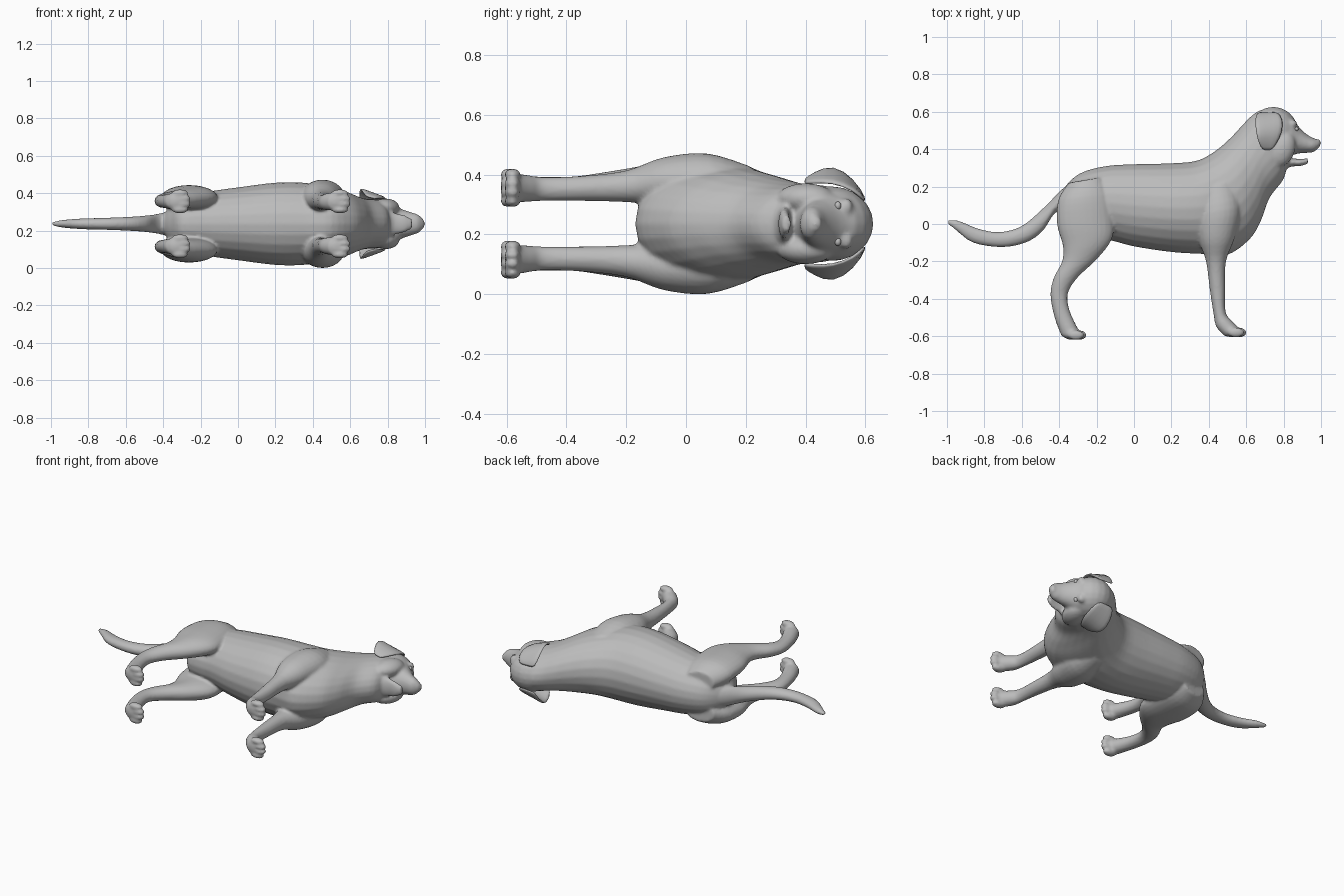
import bpy, bmesh, math
from mathutils import Matrix, Vector

if "Cube" in bpy.data.objects:
    bpy.data.objects.remove(bpy.data.objects["Cube"])

MID = 0.236  # the dog lies on its side: x = length, y = its height, z = its width

grey = bpy.data.materials.new("coat grey")
grey.diffuse_color = (0.5, 0.5, 0.5, 1)
grey.use_nodes = True
grey.node_tree.nodes["Principled BSDF"].inputs["Base Color"].default_value = grey.diffuse_color


def finish(name, bm):
    bmesh.ops.recalc_face_normals(bm, faces=bm.faces)
    me = bpy.data.meshes.new(name)
    bm.to_mesh(me)
    bm.free()
    me.materials.append(grey)
    for p in me.polygons:
        p.use_smooth = True
    ob = bpy.data.objects.new(name, me)
    bpy.context.collection.objects.link(ob)
    return ob


def smooth_stations(st, steps=4):
    """Interpolate a list of stations with a Catmull-Rom spline."""
    out = []
    n = len(st)
    for i in range(n - 1):
        a, b, c, d = st[max(i - 1, 0)], st[i], st[i + 1], st[min(i + 2, n - 1)]
        for k in range(steps):
            t = k / steps
            out.append([0.5 * (2 * q + (r - p) * t + (2 * p - 5 * q + 4 * r - s) * t * t
                               + (3 * q - p - 3 * r + s) * t ** 3)
                        for p, q, r, s in zip(a, b, c, d)])
    return out + [st[-1]]


def loft(name, stations, side=1, sides=24):
    """Station: edge point (x, y), opposite edge point (x, y), z offset, half width."""
    bm = bmesh.new()
    rings = []
    for x1, y1, x2, y2, off, hw in smooth_stations(stations):
        c = Vector(((x1 + x2) / 2, (y1 + y2) / 2, MID + side * off))
        u = Vector(((x1 - x2) / 2, (y1 - y2) / 2, 0))
        ring = []
        for k in range(sides):
            a = 2 * math.pi * k / sides
            ring.append(bm.verts.new(c + u * math.cos(a) + Vector((0, 0, hw * math.sin(a)))))
        rings.append(ring)
    for r, s in zip(rings, rings[1:]):
        for k in range(sides):
            j = (k + 1) % sides
            bm.faces.new((r[k], r[j], s[j], s[k]))
    bm.faces.new(rings[0])
    bm.faces.new(rings[-1])
    return finish(name, bm)


def blob(name, x, y, off, radii, turn=0):
    bm = bmesh.new()
    m = (Matrix.Translation((x, y, MID + off)) @ Matrix.Rotation(math.radians(turn), 4, 'Z')
         @ Matrix.Diagonal((*radii, 1)))
    bmesh.ops.create_uvsphere(bm, u_segments=20, v_segments=12, radius=1, matrix=m)
    return finish(name, bm)


parts = []

# Torso and neck
parts.append(loft("torso", [
    (-.41, .12, -.39, .05, 0, .035),
    (-.36, .21, -.36, .00, 0, .10),
    (-.28, .275, -.30, -.07, 0, .15),
    (-.15, .31, -.14, -.085, 0, .175),
    (.00, .32, .00, -.12, 0, .195),
    (.20, .325, .20, -.15, 0, .22),
    (.34, .34, .36, -.16, 0, .22),
    (.44, .395, .50, -.165, 0, .20),
    (.52, .465, .62, -.08, 0, .175),
    (.58, .53, .68, .02, 0, .15),
    (.63, .58, .725, .14, 0, .135),
    (.68, .61, .80, .24, 0, .13),
    (.74, .61, .82, .33, 0, .11)]))

# Tail
parts.append(loft("tail", [
    (-.27, .27, -.33, .08, 0, .08),
    (-.38, .19, -.42, .06, 0, .06),
    (-.48, .09, -.49, -.04, 0, .045),
    (-.60, -.01, -.58, -.10, 0, .037),
    (-.72, -.043, -.71, -.124, 0, .032),
    (-.83, -.025, -.86, -.10, 0, .028),
    (-.93, .015, -.95, -.035, 0, .02),
    (-.99, .023, -1.0, .005, 0, .008)]))

# Skull, muzzle, lower jaw and nose
parts.append(blob("skull", .745, .485, 0, (.135, .142, .125)))
parts.append(loft("muzzle", [
    (.78, .60, .78, .33, 0, .115),
    (.84, .575, .82, .355, 0, .10),
    (.885, .515, .87, .375, 0, .078),
    (.93, .475, .92, .38, 0, .062),
    (.97, .455, .96, .385, 0, .048),
    (.993, .44, .993, .412, 0, .022)]))
parts.append(loft("lower_jaw", [
    (.76, .38, .78, .27, 0, .085),
    (.83, .355, .835, .305, 0, .06),
    (.89, .348, .89, .31, 0, .046),
    (.93, .352, .93, .322, 0, .025)]))
parts.append(blob("nose", .978, .435, 0, (.022, .02, .028)))

for s in (1, -1):
    # Brows and cheeks
    parts.append(blob("brow", .845, .535, s * .055, (.028, .024, .03)))
    parts.append(blob("cheek", .79, .40, s * .085, (.07, .10, .05), -20))

    # Hind leg
    parts.append(loft("hind_leg", [
        (-.35, .22, -.17, .25, .10, .06),
        (-.405, .13, -.13, .16, .125, .075),
        (-.412, .00, -.11, .02, .137, .07),
        (-.38, -.12, -.12, -.085, .14, .06),
        (-.385, -.20, -.20, -.19, .135, .05),
        (-.43, -.29, -.30, -.285, .128, .042),
        (-.447, -.38, -.353, -.37, .122, .036),
        (-.425, -.50, -.345, -.46, .12, .037),
        (-.385, -.605, -.30, -.56, .12, .045)], s))

    # Front leg with shoulder
    parts.append(loft("front_leg", [
        (.35, .17, .53, .24, .12, .075),
        (.335, .05, .57, .09, .143, .092),
        (.345, -.08, .54, -.07, .142, .08),
        (.385, -.20, .492, -.20, .125, .053),
        (.405, -.35, .487, -.35, .118, .042),
        (.425, -.48, .49, -.47, .116, .04),
        (.44, -.55, .52, -.515, .118, .045),
        (.485, -.60, .56, -.555, .12, .05)], s))

    # Paws: a pad and four toes each
    for x, y in ((-.33, -.59), (.525, -.576)):
        parts.append(blob("paw_pad", x, y, s * .12, (.05, .03, .052)))
        for k in range(4):
            off = .03 * (k - 1.5)
            reach = .034 if abs(off) < .03 else .02
            parts.append(blob("toe", x + reach, y - .004, s * .12 + off, (.044, .027, .019)))

# Fuse all the overlapping parts into one skin
bpy.ops.object.select_all(action='DESELECT')
for p in parts:
    p.select_set(True)
bpy.context.view_layer.objects.active = parts[0]
bpy.ops.object.join()
body = bpy.context.view_layer.objects.active
body.name = "dog_body"
remesh = body.modifiers.new("skin", 'REMESH')
remesh.mode = 'VOXEL'
remesh.voxel_size = 0.009
remesh.use_smooth_shade = True
relax = body.modifiers.new("relax", 'SMOOTH')
relax.factor = 0.5
relax.iterations = 3

# Ears: hanging flaps, given as rows of (back x, front x, y, back offset, front offset)
EAR = [(.655, .77, .60, .075, .075),
       (.645, .80, .56, .150, .115),
       (.650, .795, .49, .198, .138),
       (.665, .765, .43, .170, .138),
       (.690, .735, .395, .145, .135)]
for s, label in ((1, "ear_left"), (-1, "ear_right")):
    bm = bmesh.new()
    rows = []
    for xa, xb, y, oa, ob_ in EAR:
        rows.append([bm.verts.new((xa + (xb - xa) * t, y, MID + s * (oa + (ob_ - oa) * t)))
                     for t in (0, .33, .67, 1)])
    for r, q in zip(rows, rows[1:]):
        for k in range(3):
            bm.faces.new((r[k], r[k + 1], q[k + 1], q[k]))
    ear = finish(label, bm)
    thick = ear.modifiers.new("thickness", 'SOLIDIFY')
    thick.thickness = 0.016
    thick.offset = 0
    sub = ear.modifiers.new("round", 'SUBSURF')
    sub.levels = sub.render_levels = 1

    # Eyes
    blob("eye", .868, .508, s * .06, (.012, .011, .014))
